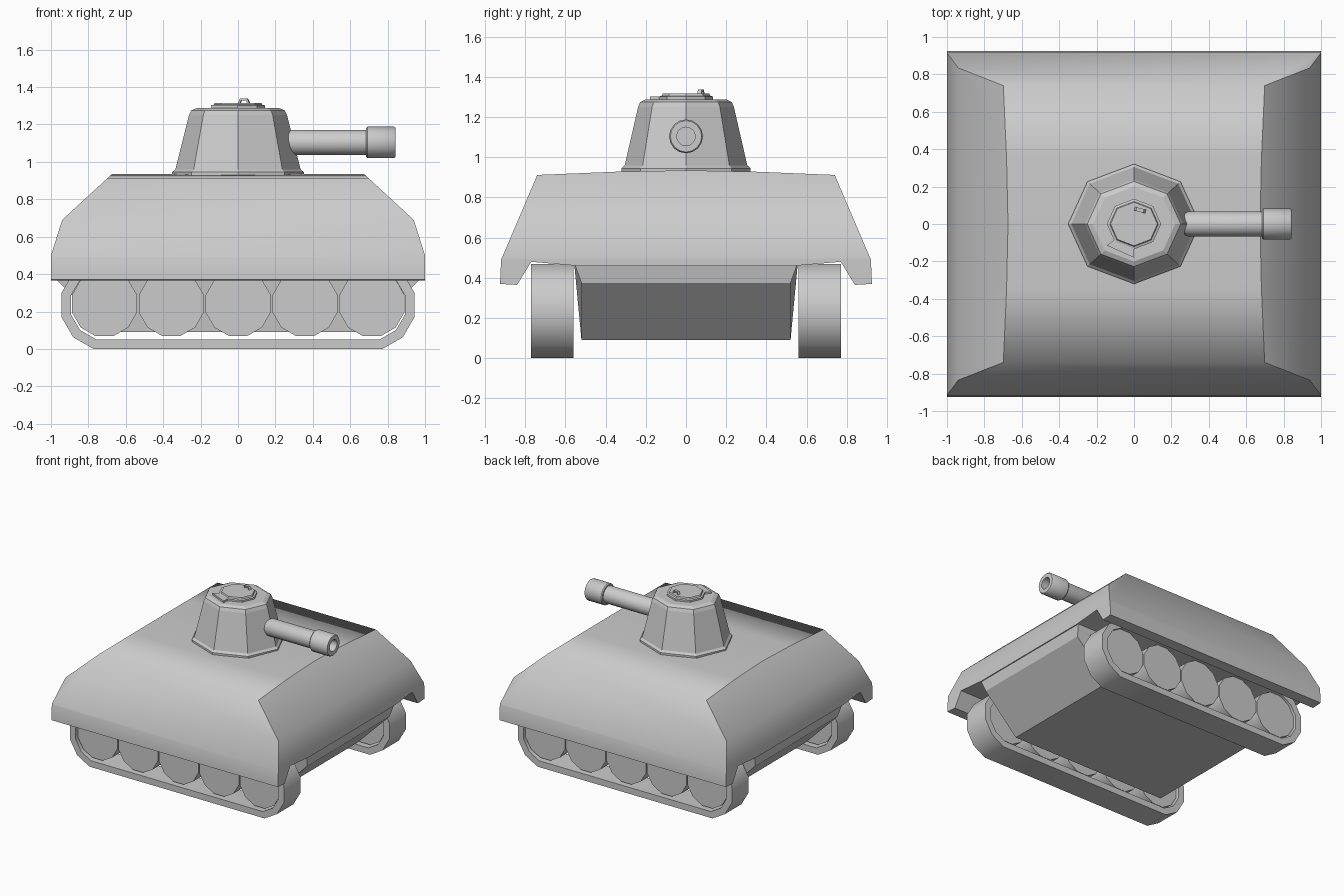
import bpy, bmesh, math
from mathutils import Vector, Matrix

cube = bpy.data.objects.get("Cube")
if cube:
    bpy.data.objects.remove(cube, do_unlink=True)

grey = bpy.data.materials.new("armour grey")
grey.use_nodes = True
grey.diffuse_color = (0.6, 0.6, 0.6, 1)
grey.node_tree.nodes["Principled BSDF"].inputs["Base Color"].default_value = (0.6, 0.6, 0.6, 1)


def finish(name, bm, angle=None):
    bmesh.ops.recalc_face_normals(bm, faces=bm.faces[:])
    mesh = bpy.data.meshes.new(name)
    bm.to_mesh(mesh)
    bm.free()
    ob = bpy.data.objects.new(name, mesh)
    bpy.context.collection.objects.link(ob)
    mesh.materials.append(grey)
    if angle:
        bpy.ops.object.select_all(action='DESELECT')
        ob.select_set(True)
        bpy.context.view_layer.objects.active = ob
        bpy.ops.object.shade_smooth_by_angle(angle=math.radians(angle))
    return ob


def prism(bm, pts, place, a, b):
    """Extrude a 2D outline between a and b; place(u, v, w) gives the 3D point."""
    face = bm.faces.new([bm.verts.new(place(u, v, a)) for u, v in pts])
    shift = Vector(place(0, 0, b)) - Vector(place(0, 0, a))
    new = bmesh.ops.extrude_face_region(bm, geom=[face], use_keep_orig=True)["geom"]
    bmesh.ops.translate(bm, vec=shift, verts=[g for g in new if isinstance(g, bmesh.types.BMVert)])


def along_x(u, v, w):
    return (w, u, v)


def along_y(u, v, w):
    return (u, w, v)


def along_z(u, v, w):
    return (u, v, w)


def lathe(bm, rings, sides, stretch=1.0, turn=0.0, matrix=Matrix(), closed=False):
    """Loft regular rings (radius, height); stretch scales the second axis."""
    loops = []
    for r, h in rings:
        angles = [turn + math.tau * i / sides for i in range(sides)]
        loops.append([bm.verts.new(matrix @ Vector((r * math.cos(t), r * stretch * math.sin(t), h)))
                      for t in angles])
    pairs = list(zip(loops, loops[1:]))
    if closed:
        pairs.append((loops[-1], loops[0]))
    else:
        bm.faces.new(loops[0][::-1])
        bm.faces.new(loops[-1])
    for lo, hi in pairs:
        for i in range(sides):
            j = (i + 1) % sides
            bm.faces.new((lo[i], lo[j], hi[j], hi[i]))


def mirrored(half):
    return half + [(-u, v) for u, v in reversed(half) if u > 0]


# Upper hull: cross-section with skirts, ends clipped by sloping planes
bm = bmesh.new()
section = [(0, 0.935), (0.35, 0.928), (0.74, 0.912), (0.92, 0.49), (0.925, 0.37),
           (0.84, 0.365), (0.77, 0.48), (0.54, 0.46)]
section = section + [(-u, v) for u, v in reversed(section[1:])]
prism(bm, section, along_x, -1, 1)
end_line = [(0.69, 0.92), (0.94, 0.69), (1.0, 0.5)]
for side in (-1, 1):
    for (x0, z0), (x1, z1) in zip(end_line, end_line[1:]):
        bmesh.ops.bisect_plane(bm, geom=bm.verts[:] + bm.edges[:] + bm.faces[:],
                               plane_co=(side * x0, 0, z0),
                               plane_no=(side * (z0 - z1), 0, x1 - x0), clear_outer=True)
        bmesh.ops.holes_fill(bm, edges=[e for e in bm.edges if e.is_boundary])
bmesh.ops.recalc_face_normals(bm, faces=bm.faces[:])


def region(face):
    if face.normal.z < -0.3:
        return "under"
    return "end" if abs(face.normal.x) > 0.05 else "roof"


for f in bm.faces:
    f.smooth = region(f) != "under"
for e in bm.edges:
    e.smooth = len({region(f) for f in e.link_faces}) == 1
finish("upper_hull", bm)

# Lower hull tub between the tracks
bm = bmesh.new()
tub = mirrored([(0.69, 0.09), (0.975, 0.375), (0.995, 0.475)])
prism(bm, tub, along_y, -0.52, 0.52)
for v in bm.verts:
    if v.co.z > 0.45:
        v.co.y *= 1.07
finish("lower_hull", bm)

# Tracks: stadium-shaped bands, twelve-sided at the ends
def band_loop(r):
    pts = []
    for i in range(12):
        t = math.radians(-75 + 30 * i)
        pts.append((math.copysign(0.71, math.cos(t)) + r * math.cos(t), 0.235 + r * math.sin(t)))
    return pts


outer, inner = band_loop(0.243), band_loop(0.19)
for side, label in ((-1, "right"), (1, "left")):
    bm = bmesh.new()
    loops = [[bm.verts.new((x, side * y, z)) for x, z in pts]
             for pts, y in ((outer, 0.56), (outer, 0.77), (inner, 0.77), (inner, 0.56))]
    for k in range(4):
        a, b = loops[k], loops[(k + 1) % 4]
        for i in range(12):
            j = (i + 1) % 12
            bm.faces.new((a[i], a[j], b[j], b[i]))
    finish(label + "_track", bm, 40)

    # Road wheels
    for n in range(5):
        bm = bmesh.new()
        spot = Matrix.Translation((-0.714 + 0.3575 * n, 0, 0.242)) @ Matrix.Rotation(math.pi / 2, 4, 'X')
        lathe(bm, [(0.18, -side * 0.58), (0.18, -side * 0.75)], 12, turn=math.radians(15), matrix=spot)
        finish(f"{label}_wheel_{n + 1}", bm, 40)

# Turret: eight-sided body with base lip and chamfered roof
bm = bmesh.new()
lathe(bm, [(0.352, 0.92), (0.352, 0.945), (0.335, 0.96), (0.262, 1.25), (0.25, 1.275), (0.22, 1.288)],
      8, stretch=0.91)
finish("turret", bm)

# Hatch with its base plate, hinge tongue and handle
bm = bmesh.new()
lathe(bm, [(0.145, 1.28), (0.145, 1.302), (0.13, 1.306), (0.125, 1.316)], 8, stretch=0.93)
finish("hatch", bm)

bm = bmesh.new()
prism(bm, [(-0.145, -0.115), (0, -0.18), (0, -0.08), (-0.1, -0.08)], along_z, 1.28, 1.303)
finish("hatch_hinge", bm)

bm = bmesh.new()
arch = [(0, 1.31), (0.012, 1.338), (0.052, 1.338), (0.066, 1.31),
        (0.054, 1.31), (0.046, 1.328), (0.018, 1.328), (0.011, 1.31)]
prism(bm, arch, along_y, 0.065, 0.085)
bmesh.ops.rotate(bm, cent=(0.03, 0.075, 0), matrix=Matrix.Rotation(math.radians(-15), 3, 'Z'), verts=bm.verts[:])
finish("hatch_handle", bm)

# Gun: barrel and hollow muzzle pointing along +x
aim = Matrix.Translation((0, 0, 1.104)) @ Matrix.Rotation(math.pi / 2, 4, 'Y')
bm = bmesh.new()
lathe(bm, [(0.04, 0.2), (0.055, 0.265), (0.067, 0.29), (0.067, 0.7)], 16, matrix=aim)
finish("gun_barrel", bm, 40)

bm = bmesh.new()
lathe(bm, [(0.078, 0.685), (0.084, 0.692), (0.084, 0.834), (0.078, 0.842), (0.046, 0.842), (0.046, 0.685)],
      16, matrix=aim, closed=True)
finish("gun_muzzle", bm, 40)
